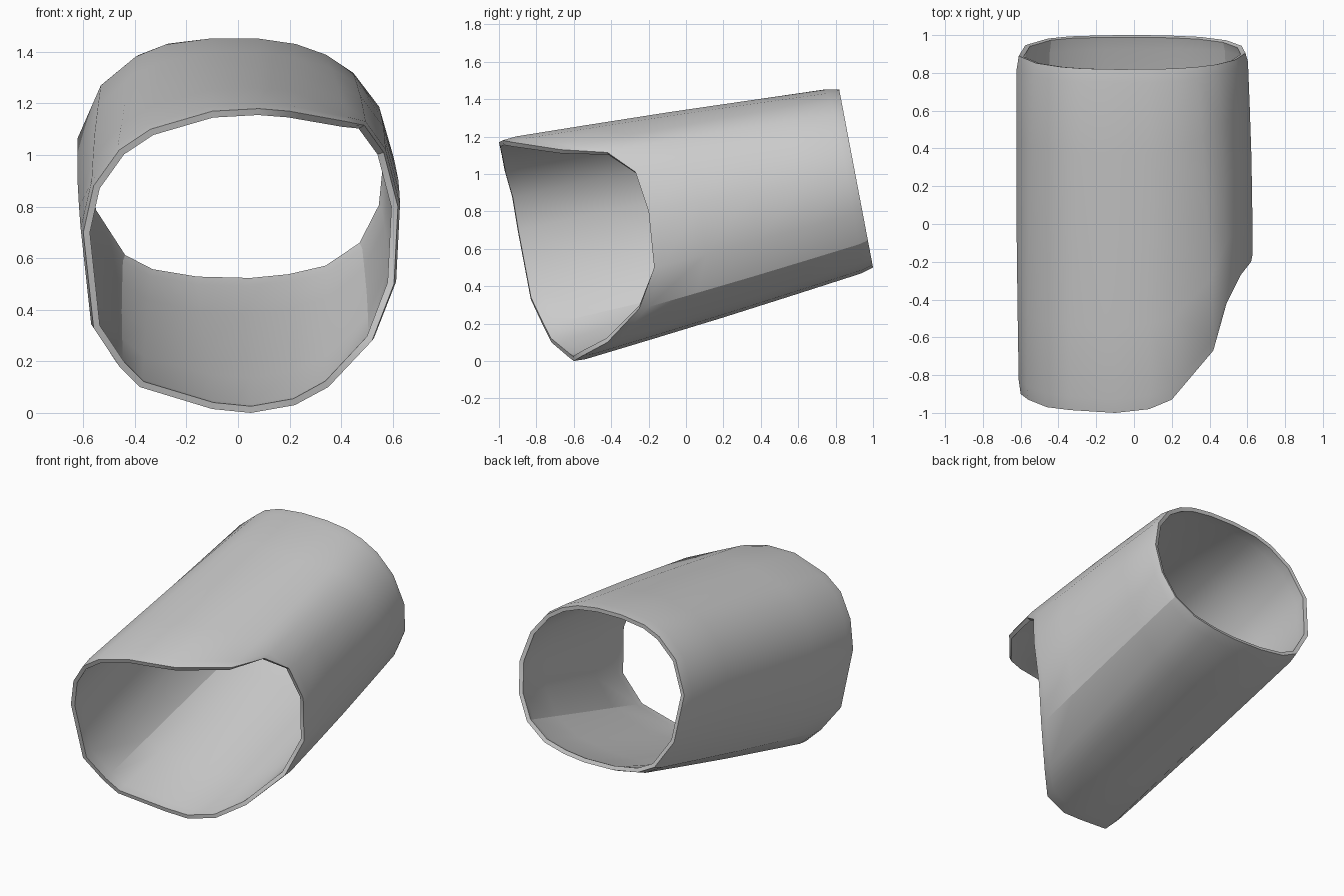
import bpy, bmesh, math
from mathutils import Vector

cube = bpy.data.objects.get("Cube")
if cube:
    bpy.data.objects.remove(cube, do_unlink=True)

# One plain grey for the whole sleeve
grey = bpy.data.materials.new("light grey")
grey.use_nodes = True
colour = (0.6, 0.6, 0.6, 1.0)
grey.diffuse_color = colour
grey.node_tree.nodes["Principled BSDF"].inputs["Base Color"].default_value = colour

# Slanted, scooped front rim, from the bottom round by the left side (x, y, z)
FRONT = [(0.05, -0.60, 0.0), (0.22, -0.55, 0.03), (0.35, -0.42, 0.10),
         (0.52, -0.25, 0.28), (0.605, -0.17, 0.50), (0.62, -0.20, 0.80),
         (0.565, -0.27, 1.01), (0.49, -0.42, 1.115), (0.42, -0.67, 1.13),
         (0.20, -0.93, 1.17), (0.08, -0.98, 1.18), (-0.10, -1.0, 1.17),
         (-0.34, -0.985, 1.10), (-0.46, -0.97, 1.02), (-0.56, -0.93, 0.88),
         (-0.60, -0.90, 0.70), (-0.56, -0.83, 0.33), (-0.46, -0.76, 0.18),
         (-0.38, -0.72, 0.10), (-0.10, -0.62, 0.015)]

# Flat, tilted rear rim (x, z)
REAR = [(0.05, 0.50), (0.20, 0.515), (0.35, 0.55), (0.49, 0.645), (0.57, 0.80),
        (0.59, 1.00), (0.535, 1.19), (0.435, 1.32), (0.33, 1.39), (0.22, 1.43),
        (0.08, 1.45), (-0.10, 1.452), (-0.27, 1.432), (-0.385, 1.388),
        (-0.52, 1.28), (-0.61, 1.08), (-0.575, 0.78), (-0.455, 0.595),
        (-0.34, 0.535), (-0.16, 0.505)]

# Position along the sleeve and how far the wall swells outward there
RINGS = [(0.0, 0.0), (0.04, 0.01), (0.25, 0.014), (0.5, 0.017),
         (0.75, 0.015), (0.96, 0.012), (1.0, 0.0)]
CREASES = (3, 17)
WALL = 0.026

front = [Vector(p) for p in FRONT]
rear = [Vector((x, 1.0 - 0.19 * (z - 0.5), z)) for x, z in REAR]
n = len(front)

# Loft the wall between the two rims, faces pointing outward
bm = bmesh.new()
rings = []
for t, swell in RINGS:
    pts = [a.lerp(b, t) for a, b in zip(front, rear)]
    centre = sum(pts, Vector((0, 0, 0))) / n
    ring = []
    for p in pts:
        out = Vector((p.x - centre.x, 0, p.z - centre.z)).normalized()
        ring.append(bm.verts.new(p + out * swell))
    rings.append(ring)
for a, b in zip(rings, rings[1:]):
    for i in range(n):
        j = (i + 1) % n
        bm.faces.new((a[i], b[i], b[j], a[j]))

# Lengthwise creases low on each side
for a, b in zip(rings[1:], rings[2:]):
    for i in CREASES:
        bm.edges.get((a[i], b[i])).smooth = False

mesh = bpy.data.meshes.new("sleeve")
bm.to_mesh(mesh)
bm.free()
mesh.materials.append(grey)
sleeve = bpy.data.objects.new("sleeve", mesh)
bpy.context.collection.objects.link(sleeve)

# Wall thickness inward, then smooth shading with sharp rims
bpy.ops.object.select_all(action='DESELECT')
sleeve.select_set(True)
bpy.context.view_layer.objects.active = sleeve
wall = sleeve.modifiers.new("wall", 'SOLIDIFY')
wall.thickness = WALL
wall.offset = -1
bpy.ops.object.modifier_apply(modifier=wall.name)
bpy.ops.object.shade_smooth_by_angle(angle=math.radians(32), keep_sharp_edges=True)
